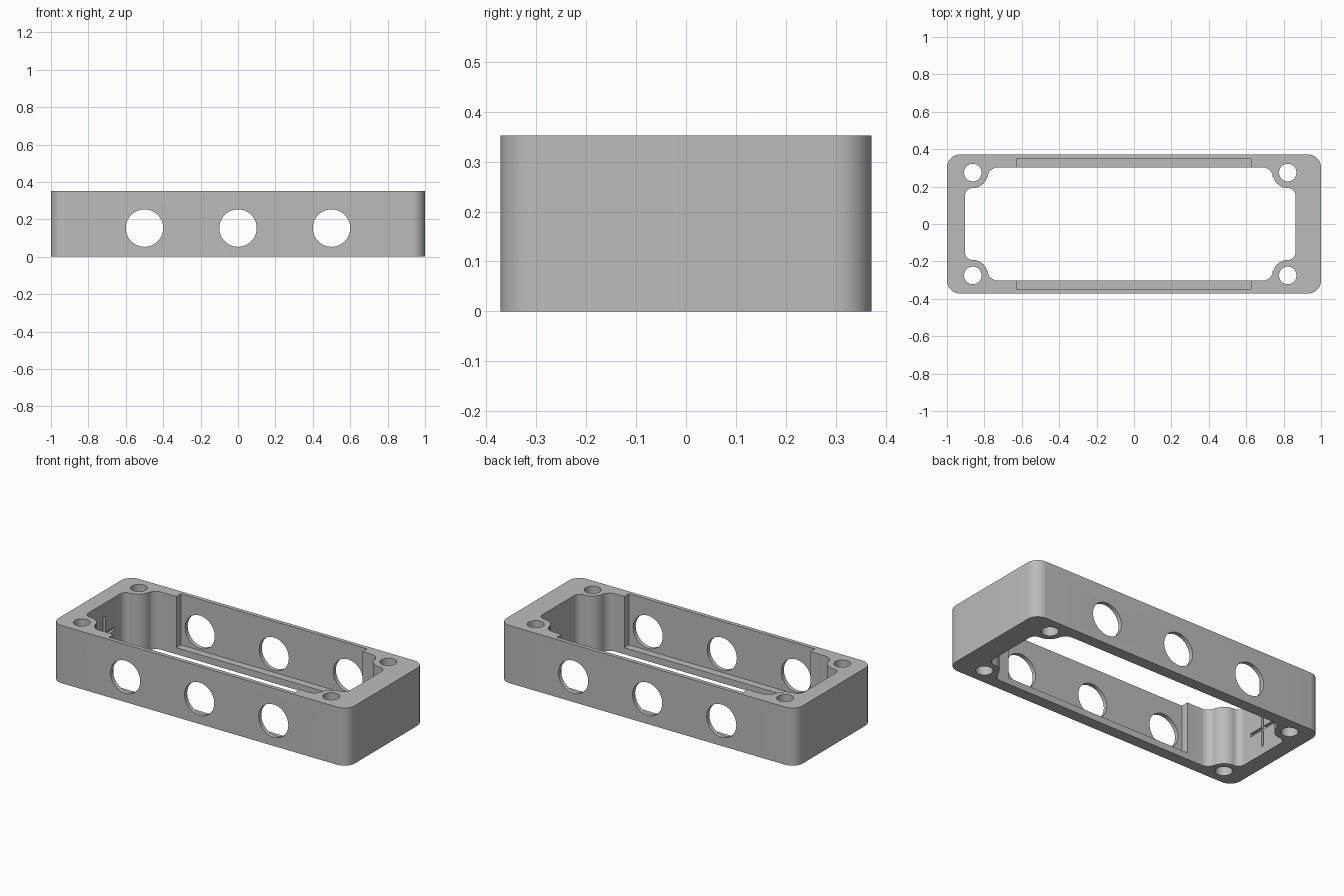
import bpy, bmesh, math
from mathutils import Matrix

cube = bpy.data.objects.get("Cube")
if cube:
    bpy.data.objects.remove(cube, do_unlink=True)

HEIGHT = 0.352
HALF_Y = 0.372
SHIFT = -0.02   # cavity and bolt holes sit slightly off centre

grey = bpy.data.materials.new("neutral_grey")
grey.use_nodes = True
colour = (0.5, 0.5, 0.5, 1)
grey.diffuse_color = colour
grey.node_tree.nodes["Principled BSDF"].inputs["Base Color"].default_value = colour


def arc(cx, cy, r, start, end, steps=10):
    angles = [math.radians(start + (end - start) * i / steps) for i in range(steps + 1)]
    return [(cx + r * math.cos(a), cy + r * math.sin(a)) for a in angles]


def mirrored_outline(quarter):
    """Repeat a clockwise first-quadrant profile in all four quadrants."""
    back = quarter[::-1]
    return (quarter + [(x, -y) for x, y in back]
            + [(-x, -y) for x, y in quarter] + [(-x, y) for x, y in back])


def prism(name, outline, low, high, matrix=Matrix()):
    bm = bmesh.new()
    face = bm.faces.new([bm.verts.new((x, y, low)) for x, y in outline])
    top = bmesh.ops.extrude_face_region(bm, geom=[face])["geom"]
    verts = [v for v in top if isinstance(v, bmesh.types.BMVert)]
    bmesh.ops.translate(bm, vec=(0, 0, high - low), verts=verts)
    bmesh.ops.recalc_face_normals(bm, faces=bm.faces)
    bm.transform(matrix)
    mesh = bpy.data.meshes.new(name)
    bm.to_mesh(mesh)
    bm.free()
    mesh.materials.append(grey)
    obj = bpy.data.objects.new(name, mesh)
    bpy.context.collection.objects.link(obj)
    return obj


def box(name, hx, hy, low, high, centre):
    outline = [(-hx, -hy), (hx, -hy), (hx, hy), (-hx, hy)]
    return prism(name, outline, low, high, Matrix.Translation(centre))


def cut(target, cutter):
    mod = target.modifiers.new("cut", "BOOLEAN")
    mod.operation = "DIFFERENCE"
    mod.solver = "EXACT"
    mod.object = cutter
    bpy.context.view_layer.objects.active = target
    bpy.ops.object.modifier_apply(modifier=mod.name)
    bpy.data.objects.remove(cutter, do_unlink=True)


# Rounded rectangular body
R = 0.07
frame = prism("enclosure_frame", mirrored_outline(arc(1 - R, HALF_Y - R, R, 90, 0)), 0, HEIGHT)

# Open cavity whose corners wrap around the four bolt bosses
quarter = (arc(0.71, 0.25, 0.052, 90, 0)
           + arc(0.842, 0.272, 0.08, 180, 268)
           + arc(0.843, 0.152, 0.04, 90, 0))
cut(frame, prism("cavity_cutter", mirrored_outline(quarter), -0.1, HEIGHT + 0.1,
                 Matrix.Translation((SHIFT, 0, 0))))

# Bolt holes through the corner bosses
circle = arc(0, 0, 1, 0, 360, 40)[:-1]
for sx in (-1, 1):
    for sy in (-1, 1):
        place = Matrix.Translation((SHIFT + sx * 0.842, sy * 0.275, 0))
        cut(frame, prism("bolt_cutter", [(x * 0.047, y * 0.047) for x, y in circle],
                         -0.1, HEIGHT + 0.1, place))

# Recessed panels in the long walls, open at the top with a ledge below
for sy in (-1, 1):
    cut(frame, box("panel_cutter", 0.628, 0.035, 0.04, HEIGHT + 0.1, (0, sy * 0.312, 0)))

# Round ports through both long walls
for x in (-0.5, 0, 0.5):
    place = Matrix.Translation((x, 0, 0.153)) @ Matrix.Rotation(math.pi / 2, 4, "X")
    cut(frame, prism("port_cutter", [(u * 0.1, v * 0.1) for u, v in circle], -0.6, 0.6, place))

# Shallow engraved cross on the inner end wall
for half_y, half_z in ((0.01, 0.11), (0.1, 0.01)):
    cut(frame, box("cross_cutter", 0.02, half_y, -half_z, half_z, (-0.9, 0, 0.16)))

bpy.ops.object.select_all(action="DESELECT")
frame.select_set(True)
bpy.context.view_layer.objects.active = frame
bpy.ops.object.shade_smooth_by_angle(angle=math.radians(30))
